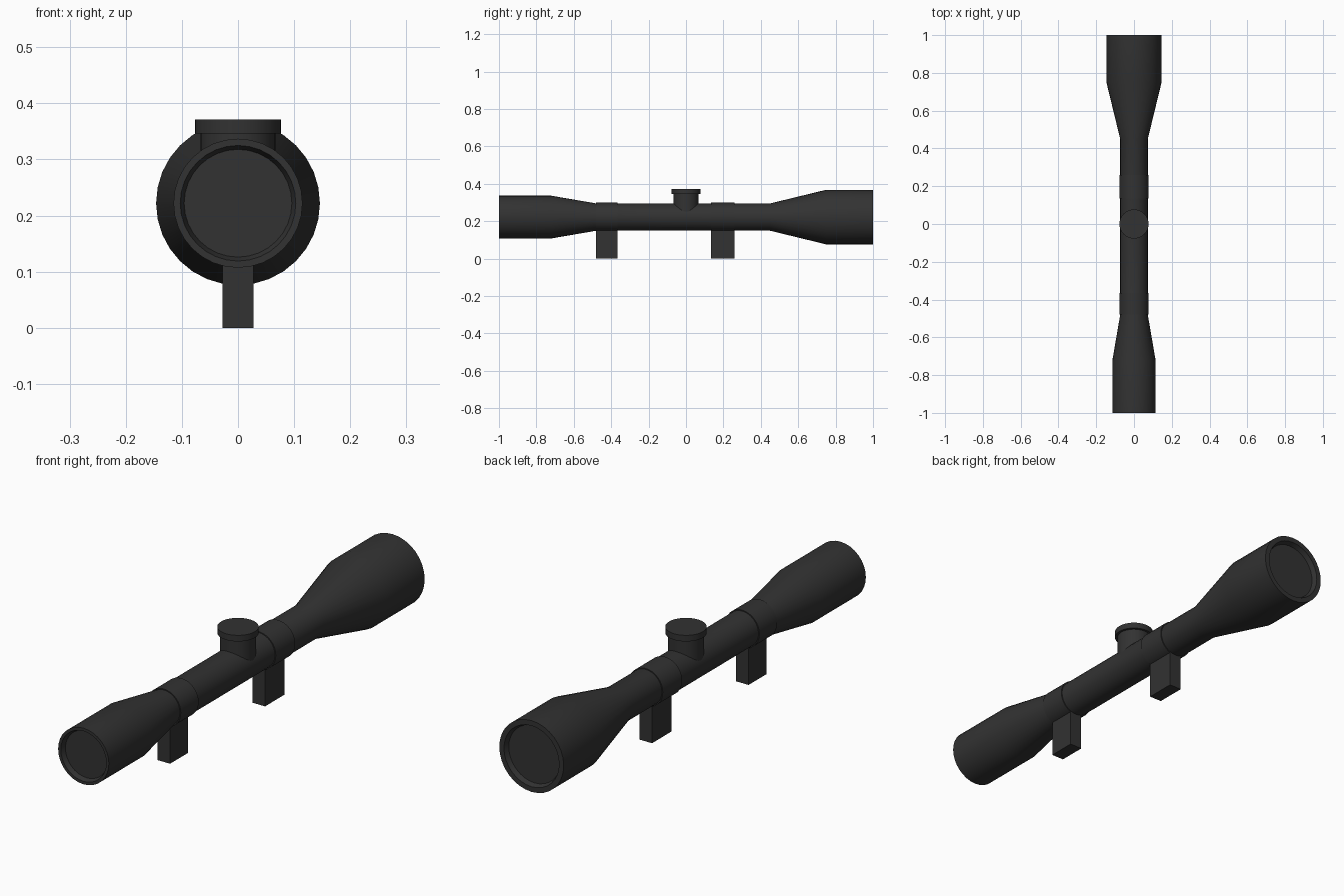
import bpy, bmesh, math
from mathutils import Matrix

if "Cube" in bpy.data.objects:
    bpy.data.objects.remove(bpy.data.objects["Cube"])

AXIS_Z = 0.222
SIDES = 32

black = bpy.data.materials.new("matte_black")
black.diffuse_color = (0.032, 0.032, 0.032, 1)
black.use_nodes = True
black.node_tree.nodes["Principled BSDF"].inputs["Base Color"].default_value = black.diffuse_color


def finish(bm, name, location=(0, 0, 0)):
    bmesh.ops.recalc_face_normals(bm, faces=bm.faces)
    mesh = bpy.data.meshes.new(name)
    bm.to_mesh(mesh)
    bm.free()
    obj = bpy.data.objects.new(name, mesh)
    bpy.context.collection.objects.link(obj)
    obj.location = location
    mesh.materials.append(black)
    bpy.ops.object.select_all(action='DESELECT')
    obj.select_set(True)
    bpy.context.view_layer.objects.active = obj
    bpy.ops.object.shade_smooth_by_angle(angle=math.radians(30))
    return obj


def lathe(name, profile, location, along_y=False):
    """Revolve (radius, distance) points about an axis and cap both ends."""
    bm = bmesh.new()
    loops = []
    for r, d in profile:
        loop = []
        for i in range(SIDES):
            a = 2 * math.pi * i / SIDES
            loop.append(bm.verts.new((r * math.cos(a), r * math.sin(a), d)))
        loops.append(loop)
    for a, b in zip(loops, loops[1:]):
        for i in range(SIDES):
            j = (i + 1) % SIDES
            bm.faces.new((a[i], a[j], b[j], b[i]))
    bm.faces.new(loops[0])
    bm.faces.new(loops[-1])
    if along_y:
        bm.transform(Matrix.Rotation(-math.pi / 2, 4, 'X'))
    return finish(bm, name, location)


# Scope body: recessed eyepiece lens, flared eyepiece, tube, objective bell, recessed lens
lathe("scope_body", [
    (0.096, -0.98), (0.103, -1.0), (0.115, -1.0), (0.115, -0.725),
    (0.073, -0.48), (0.073, 0.45), (0.146, 0.75), (0.146, 1.0),
    (0.125, 1.0), (0.117, 0.98)], (0, 0, AXIS_Z), along_y=True)

# Adjustment turret with wider cap
lathe("turret", [
    (0.067, 0.23), (0.067, 0.346), (0.077, 0.346), (0.077, 0.371)], (0, 0, 0))

# Mounting rings and their posts
for label, y0, y1 in (("rear", -0.48, -0.365), ("front", 0.135, 0.26)):
    lathe(label + "_mount_ring", [
        (0.072, y0), (0.077, y0), (0.077, y1), (0.072, y1)],
        (0, 0, AXIS_Z), along_y=True)
    bm = bmesh.new()
    bmesh.ops.create_cube(bm, size=1)
    bmesh.ops.scale(bm, vec=(0.056, y1 - y0, 0.165), verts=bm.verts)
    finish(bm, label + "_mount_post", (0, (y0 + y1) / 2, 0.0825))
